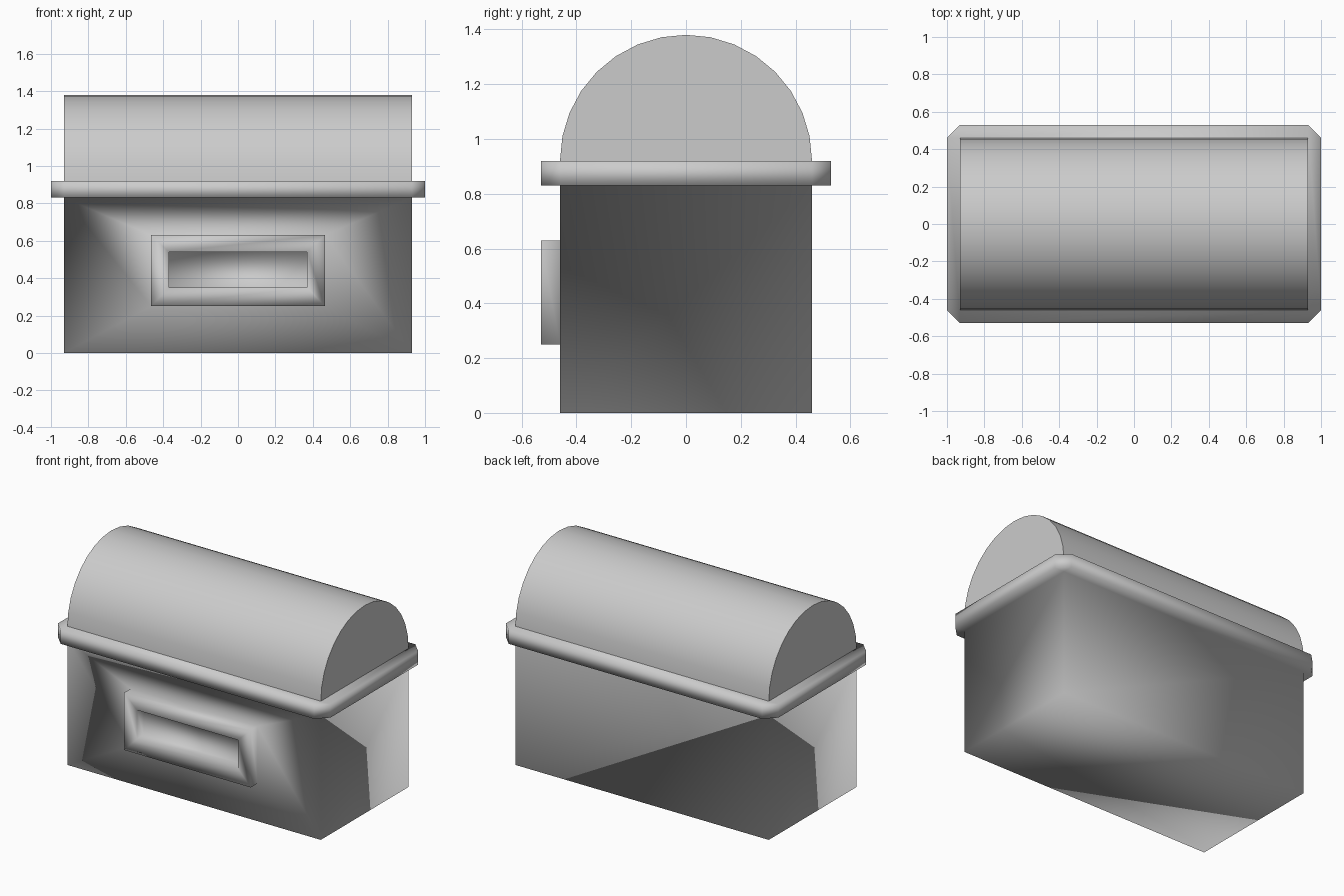
import bpy, bmesh, math

if "Cube" in bpy.data.objects:
    bpy.data.objects.remove(bpy.data.objects["Cube"])

HX, HY = 0.93, 0.46      # body half sizes
RX, RY, CH = 1.0, 0.53, 0.07   # rim half sizes and corner chamfer
Z_RIM, Z_LID = 0.83, 0.92


def finish(bm, name):
    bmesh.ops.recalc_face_normals(bm, faces=bm.faces)
    me = bpy.data.meshes.new(name)
    bm.to_mesh(me)
    bm.free()
    ob = bpy.data.objects.new(name, me)
    bpy.context.collection.objects.link(ob)
    for p in me.polygons:
        p.use_smooth = True
    return ob


def ring(bm, pts):
    return [bm.verts.new(p) for p in pts]


def bridge(bm, a, b):
    n = len(a)
    for i in range(n):
        j = (i + 1) % n
        bm.faces.new((a[i], a[j], b[j], b[i]))


def rect_z(z):
    return [(-HX, -HY, z), (HX, -HY, z), (HX, HY, z), (-HX, HY, z)]


def octagon(z):
    x, y = RX, RY
    return [(-x, -y + CH, z), (-x + CH, -y, z), (x - CH, -y, z), (x, -y + CH, z),
            (x, y - CH, z), (x - CH, y, z), (-x + CH, y, z), (-x, y - CH, z)]


def rect_y(hx, z0, z1, y):
    return [(-hx, y, z0), (hx, y, z0), (hx, y, z1), (-hx, y, z1)]


# Chest body, rim and front latch frame as one smooth surface
bm = bmesh.new()
low, top = ring(bm, rect_z(0)), ring(bm, rect_z(Z_RIM))
bm.faces.new(low)
for i in (1, 2, 3):
    j = (i + 1) % 4
    bm.faces.new((low[i], low[j], top[j], top[i]))

# Rim with chamfered corners
rim0, rim1 = ring(bm, octagon(Z_RIM)), ring(bm, octagon(Z_LID))
for i in range(4):
    a, b = rim0[2 * i + 1], rim0[(2 * i + 2) % 8]
    bm.faces.new((top[i], rim0[2 * i], a))
    bm.faces.new((top[i], a, b, top[(i + 1) % 4]))
bridge(bm, rim0, rim1)
bm.faces.new(rim1)

# Front face, raised frame and recess
prev = [low[0], low[1], top[1], top[0]]
for hx, z0, z1, y in ((0.465, 0.25, 0.63, -HY), (0.465, 0.25, 0.63, -RY),
                      (0.37, 0.35, 0.54, -RY), (0.37, 0.35, 0.54, -HY)):
    nxt = ring(bm, rect_y(hx, z0, z1, y))
    bridge(bm, prev, nxt)
    prev = nxt
bm.faces.new(prev)
finish(bm, "chest_body")

# Half-round lid
bm = bmesh.new()
arc = [(HY * math.cos(math.pi * k / 16), Z_LID + HY * math.sin(math.pi * k / 16))
       for k in range(17)]
left, right = (ring(bm, [(x, y, z) for y, z in arc]) for x in (-HX, HX))
for k in range(16):
    bm.faces.new((left[k], left[k + 1], right[k + 1], right[k]))
bm.faces.new(left)
bm.faces.new(right)
lid = finish(bm, "lid")
bpy.ops.object.select_all(action='DESELECT')
lid.select_set(True)
bpy.context.view_layer.objects.active = lid
bpy.ops.object.shade_smooth_by_angle(angle=math.radians(30))
